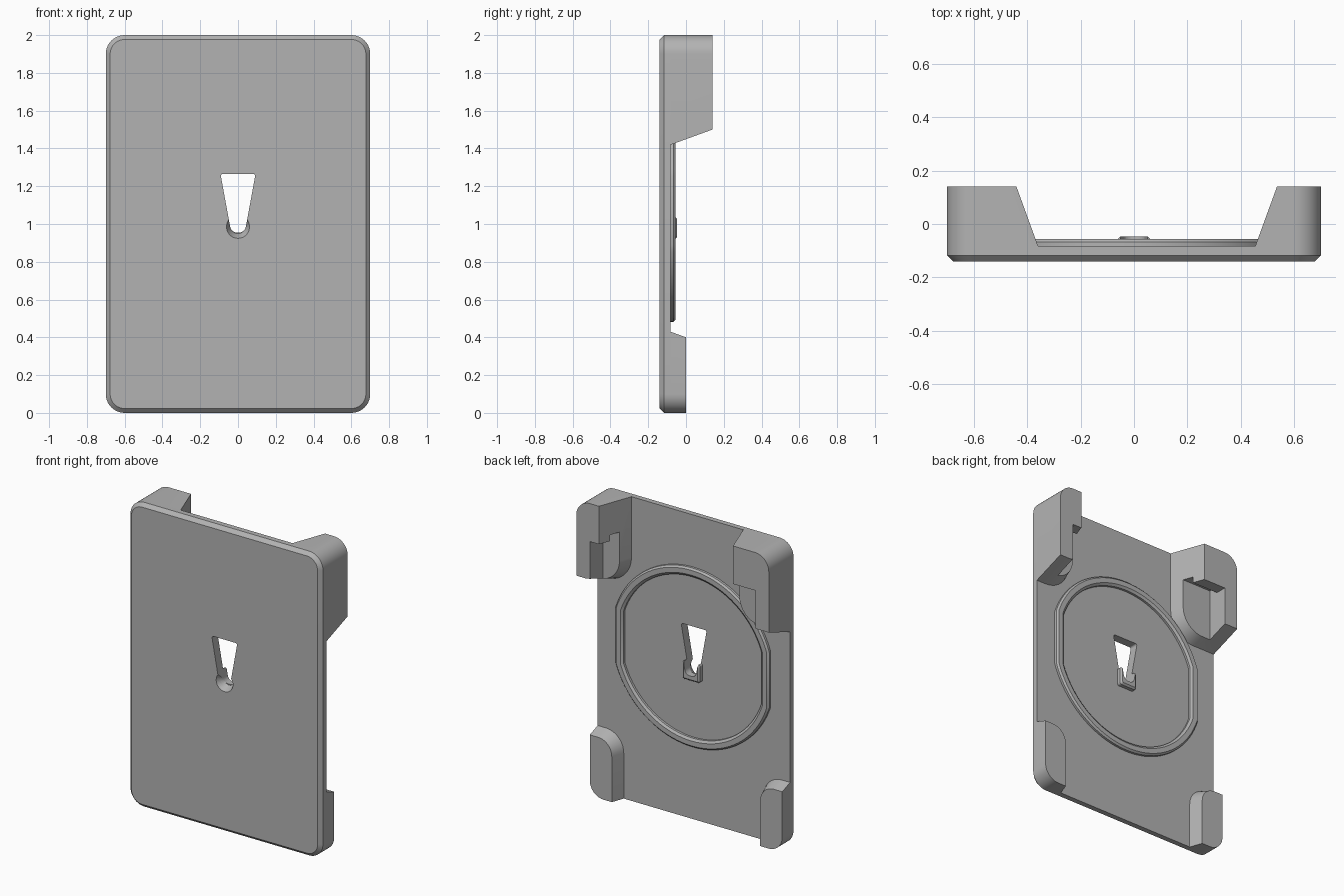
import bpy, bmesh, math
from mathutils import Vector

cube = bpy.data.objects.get("Cube")
if cube:
    bpy.data.objects.remove(cube)

grey = bpy.data.materials.new("mid_grey")
grey.use_nodes = True
grey.diffuse_color = (0.45, 0.45, 0.45, 1)
grey.node_tree.nodes["Principled BSDF"].inputs["Base Color"].default_value = (0.45, 0.45, 0.45, 1)

FRONT, BACK, PAD, TOP = -0.14, -0.082, 0.0, 0.14
HALF_W, HEIGHT, CORNER = 0.7, 2.0, 0.1
DRAFT = math.tan(math.radians(20))


def outline(corners, steps=10):
    """Polygon from (x, z, radius) corners, rounding those with a radius."""
    pts = []
    for i, (x, z, r) in enumerate(corners):
        p = Vector((x, z))
        if r == 0:
            pts.append(p)
            continue
        a = (Vector(corners[i - 1][:2]) - p).normalized()
        b = (Vector(corners[(i + 1) % len(corners)][:2]) - p).normalized()
        half = a.angle(b) / 2
        centre = p + (a + b).normalized() * (r / math.sin(half))
        start = p + a * (r / math.tan(half)) - centre
        end = p + b * (r / math.tan(half)) - centre
        sweep = start.angle(end)
        for k in range(steps + 1):
            t = k / steps
            pts.append(centre + (start * math.sin((1 - t) * sweep)
                                 + end * math.sin(t * sweep)) / math.sin(sweep))
    return pts


def rect(w, z0, z1, r):
    return outline([(-w, z0, r), (w, z0, r), (w, z1, r), (-w, z1, r)])


def loft(name, sections, closed=False):
    """Skin a list of (y, outline) sections; closed makes a ring."""
    bm = bmesh.new()
    loops = [[bm.verts.new((p.x, y, p.y)) for p in pts] for y, pts in sections]
    pairs = list(zip(loops, loops[1:])) + ([(loops[-1], loops[0])] if closed else [])
    for a, b in pairs:
        for i in range(len(a)):
            bm.faces.new((a[i - 1], a[i], b[i], b[i - 1]))
    if not closed:
        bm.faces.new(loops[0])
        bm.faces.new(loops[-1])
    bmesh.ops.recalc_face_normals(bm, faces=bm.faces)
    mesh = bpy.data.meshes.new(name)
    bm.to_mesh(mesh)
    bm.free()
    mesh.materials.append(grey)
    obj = bpy.data.objects.new(name, mesh)
    bpy.context.collection.objects.link(obj)
    return obj


def cut(obj, *cutters):
    for cutter in cutters:
        mod = obj.modifiers.new("cut", "BOOLEAN")
        mod.operation = "DIFFERENCE"
        mod.solver = "EXACT"
        mod.object = cutter
        cutter.hide_render = True
        cutter.hide_set(True)


def corner_block(name, side, inner_x, inner_z, outer_z, top):
    """Corner post with drafted inner faces and a rounded inner corner."""
    sections = []
    up = 1 if outer_z > inner_z else -1
    for y in (BACK, top):
        grow = (top - y) * DRAFT
        x, z = side * (inner_x - grow), inner_z - up * grow
        sections.append((y, outline([
            (side * HALF_W, outer_z, CORNER), (x, outer_z, 0),
            (x, z, CORNER + grow), (side * HALF_W, z, 0)])))
    return loft(name, sections)


# Back plate with a chamfered front edge
chamfer = 0.023
plate = loft("back_plate", [
    (FRONT, rect(HALF_W - chamfer, chamfer, HEIGHT - chamfer, CORNER - chamfer)),
    (FRONT + chamfer, rect(HALF_W, 0, HEIGHT, CORNER)),
    (BACK, rect(HALF_W, 0, HEIGHT, CORNER))])

# Raised pad behind the hanging slot
pad = loft("slot_pad", [
    (BACK - 0.01, rect(0.063, 0.92, 1.04, 0.015)),
    (-0.058, rect(0.063, 0.92, 1.04, 0.015)),
    (-0.047, rect(0.052, 0.931, 1.029, 0.01))])

# Tapered hanging slot with a flared lower end
slot = outline([(-0.093, 1.266, 0.012), (-0.036, 0.955, 0.036),
                (0.036, 0.955, 0.036), (0.093, 1.266, 0.012)])
slot_cutter = loft("slot_cutter", [(-0.3, slot), (0.1, slot)])
flare_cutter = loft("flare_cutter", [
    (y, rect(r, 0.985 - r, 0.985 + r, r * 0.98))
    for y, r in ((-0.15, 0.066), (-0.12, 0.05), (-0.09, 0.035))])
cut(plate, slot_cutter, flare_cutter)
cut(pad, slot_cutter)


# Ridge ring with flattened sides
def ring_outline(r):
    flat, centre = r - 0.029, 1.07
    a0 = math.acos(flat / r)
    angles = [a0 + (math.pi - 2 * a0) * k / 40 for k in range(41)]
    angles += [a + math.pi for a in angles]
    return [Vector((r * math.cos(a), centre + r * math.sin(a))) for a in angles]


ring = loft("ridge_ring", [(y, ring_outline(r)) for y, r in (
    (BACK - 0.01, 0.588), (-0.067, 0.588), (-0.056, 0.577),
    (-0.056, 0.545), (-0.067, 0.53), (BACK - 0.01, 0.53))], closed=True)

# Corner blocks, the upper ones recessed to hold a device under a lip
recess_cutter = loft("recess_cutter", [(y, rect(0.602, 1.0, 1.75, 0)) for y in (PAD, 0.3)])
lip_cutter = loft("lip_cutter", [(y, rect(0.602, 1.0, 1.79, 0)) for y in (PAD, 0.065)])
parts = [plate, pad, ring]
for side, word, inner in ((1, "left", 0.535), (-1, "right", 0.44)):
    upper = corner_block("upper_" + word + "_block", side, inner, 1.5, HEIGHT, TOP)
    cut(upper, recess_cutter, lip_cutter)
    lower = corner_block("lower_" + word + "_block", side, 0.54, 0.4, 0, PAD)
    parts += [upper, lower]

# Smooth the rounded areas, keep the edges crisp
bpy.ops.object.select_all(action="DESELECT")
for obj in parts:
    obj.select_set(True)
bpy.context.view_layer.objects.active = plate
bpy.ops.object.shade_smooth_by_angle(angle=math.radians(20))
